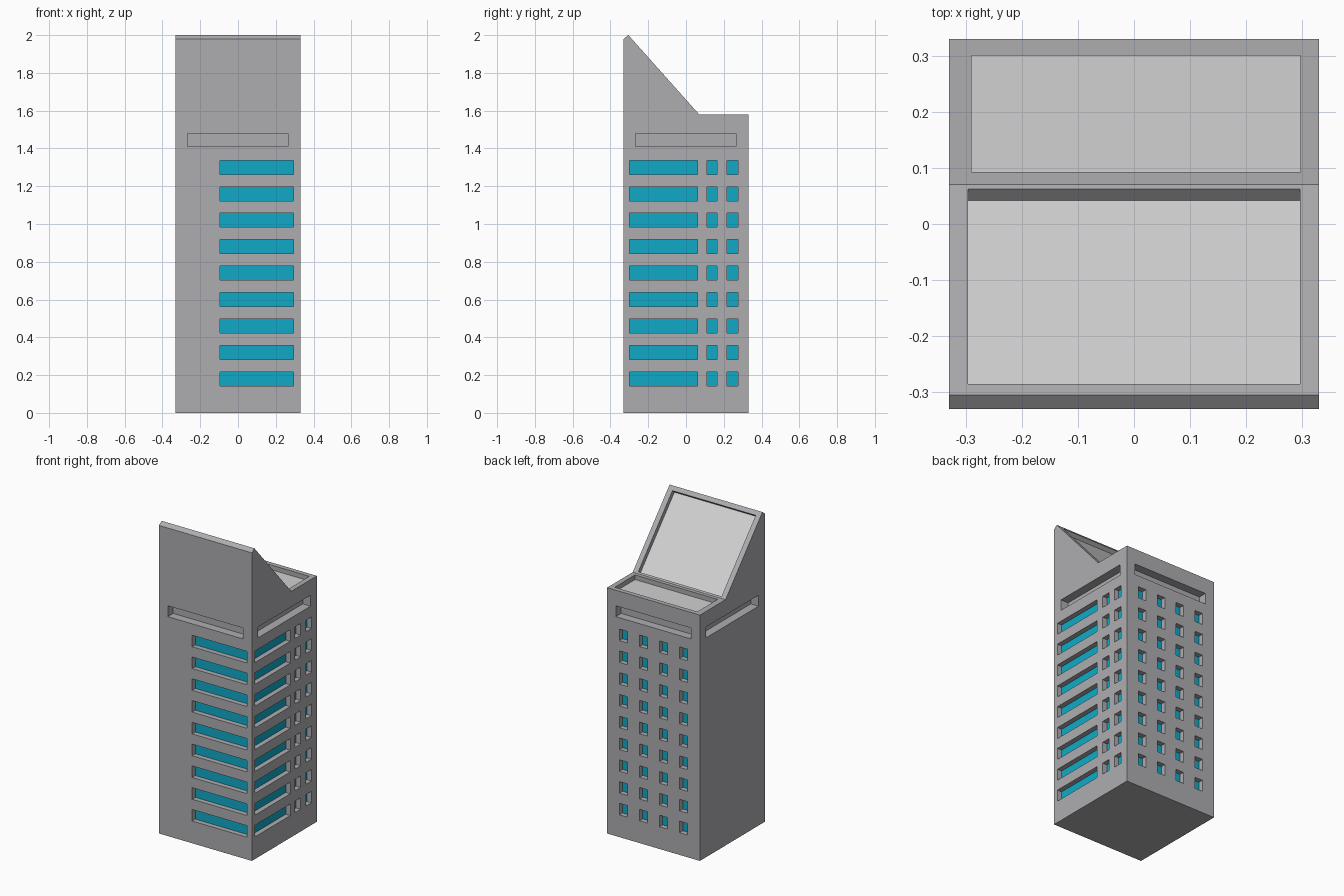
import bpy, bmesh, math
from mathutils import Matrix, Vector

if "Cube" in bpy.data.objects:
    bpy.data.objects.remove(bpy.data.objects["Cube"])

H = 0.33            # half width of the tower
GLASS_D = 0.032     # window recess depth
SLOT_D = 0.055      # depth of the slots above the windows
ROOF_Z, ROOF_D, SLOPE_D = 1.58, 0.03, 0.027
LOW = Vector((0, 0.07, ROOF_Z))        # foot of the sloped roof
HIGH = Vector((0, -0.305, 2.0))        # ridge of the sloped roof
SLOPE = (HIGH - LOW).normalized()
NORMAL = Vector((0, SLOPE.z, -SLOPE.y))


def material(name, rgb):
    m = bpy.data.materials.new(name)
    m.diffuse_color = (*rgb, 1)
    m.use_nodes = True
    m.node_tree.nodes["Principled BSDF"].inputs["Base Color"].default_value = m.diffuse_color
    return m


def prism(bm, profile, x0, x1, matrix=Matrix()):
    """Extrude a (y, z) profile from x0 to x1."""
    a = [bm.verts.new(matrix @ Vector((x0, y, z))) for y, z in profile]
    b = [bm.verts.new(matrix @ Vector((x1, y, z))) for y, z in profile]
    bm.faces.new(a)
    bm.faces.new(b[::-1])
    for i in range(len(a)):
        j = (i + 1) % len(a)
        bm.faces.new((a[j], a[i], b[i], b[j]))


def recess(bm, side, u0, u1, z0, z1, depth):
    """Box cutter on a wall: 0 front, 1 right, 2 back, 3 left."""
    y0, y1 = -H - 0.02, -H + depth
    prism(bm, [(y0, z0), (y1, z0), (y1, z1), (y0, z1)], u0, u1,
          Matrix.Rotation(side * math.pi / 2, 4, 'Z'))


def make_object(name, bm):
    bmesh.ops.recalc_face_normals(bm, faces=bm.faces)
    me = bpy.data.meshes.new(name)
    bm.to_mesh(me)
    bm.free()
    ob = bpy.data.objects.new(name, me)
    bpy.context.collection.objects.link(ob)
    return ob


# Tower body with flat back roof and sloped front roof
bm = bmesh.new()
prism(bm, [(-H, 0), (H, 0), (H, ROOF_Z), (LOW.y, LOW.z), (HIGH.y, HIGH.z), (-H, 1.98)], -H, H)
tower = make_object("tower", bm)
for m in (material("concrete grey", (0.42, 0.415, 0.435)),
          material("window blue", (0.005, 0.40, 0.57)),
          material("roof light grey", (0.64, 0.64, 0.64))):
    tower.data.materials.append(m)

# Window, slot and roof cutters
bm = bmesh.new()
for row in range(9):
    z = 0.18 + 0.14 * row
    spans = [(0, -0.095, 0.295), (1, -0.30, 0.06), (1, 0.11, 0.165), (1, 0.217, 0.275)]
    spans += [(2, x - 0.028, x + 0.028) for x in (-0.214, -0.071, 0.071, 0.214)]
    for side, u0, u1 in spans:
        recess(bm, side, u0, u1, z - 0.037, z + 0.037, GLASS_D)
for side in range(4):
    recess(bm, side, -0.268, 0.266, 1.41, 1.48, SLOT_D)
zb, zt = ROOF_Z - ROOF_D, ROOF_Z + 0.02
prism(bm, [(0.093, zb), (0.30, zb), (0.30, zt), (0.093, zt)], -0.29, 0.297)
foot = LOW + SLOPE * ((0.062 - LOW.y) / SLOPE.y)
head = LOW + SLOPE * ((-0.285 - LOW.y) / SLOPE.y)
corners = [foot - NORMAL * SLOPE_D, foot + NORMAL * 0.01,
           head + NORMAL * 0.01, head - NORMAL * SLOPE_D]
prism(bm, [(p.y, p.z) for p in corners], -0.296, 0.296)
cutter = make_object("recess_cutter", bm)
cutter.hide_render = True

# Cut the recesses and bake the result
mod = tower.modifiers.new("recesses", 'BOOLEAN')
mod.operation, mod.solver, mod.object = 'DIFFERENCE', 'EXACT', cutter
bpy.context.view_layer.update()
deps = bpy.context.evaluated_depsgraph_get()
baked = bpy.data.meshes.new_from_object(tower.evaluated_get(deps))
tower.modifiers.clear()
tower.data = baked
bpy.data.objects.remove(cutter)

# Colour recess floors by direction and depth
for f in tower.data.polygons:
    n, c = f.normal, f.center
    f.material_index = 0
    f.use_smooth = False
    if abs(n.z) < 0.01 and abs(n.x * c.x + n.y * c.y - (H - GLASS_D)) < 0.001:
        f.material_index = 1
    elif n.z > 0.99 and abs(c.z - zb) < 0.001:
        f.material_index = 2
    elif n.dot(NORMAL) > 0.99 and abs((c - LOW).dot(NORMAL) + SLOPE_D) < 0.001:
        f.material_index = 2
